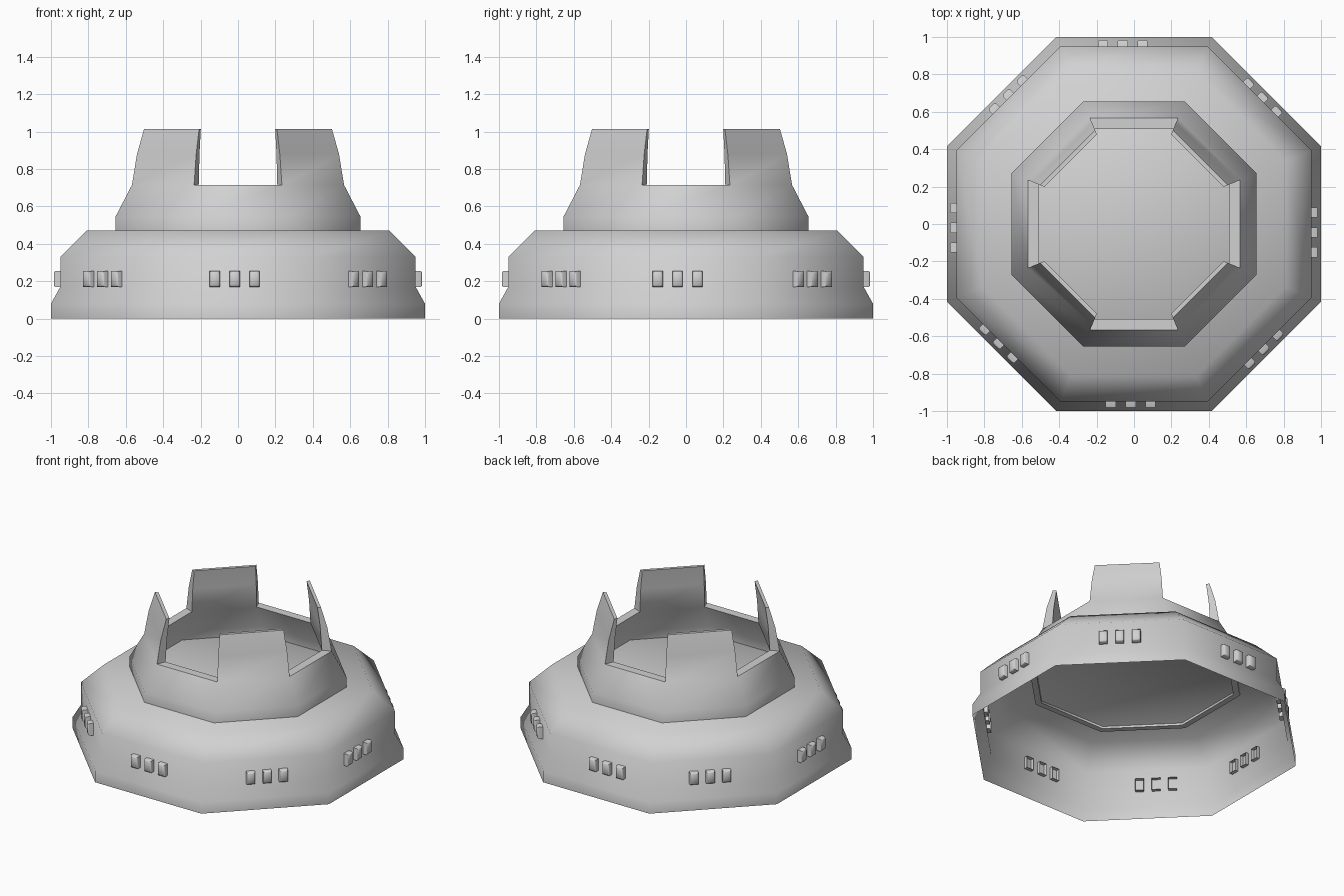
import bpy, bmesh, math
from mathutils import Matrix

if "Cube" in bpy.data.objects:
    bpy.data.objects.remove(bpy.data.objects["Cube"])

grey = bpy.data.materials.new("plain_grey")
grey.diffuse_color = (0.64, 0.64, 0.64, 1)
grey.use_nodes = True
grey.node_tree.nodes["Principled BSDF"].inputs["Base Color"].default_value = grey.diffuse_color


def finish(bm, name, angle):
    bmesh.ops.remove_doubles(bm, verts=bm.verts, dist=1e-5)
    bmesh.ops.recalc_face_normals(bm, faces=bm.faces)
    mesh = bpy.data.meshes.new(name)
    bm.to_mesh(mesh)
    bm.free()
    mesh.materials.append(grey)
    obj = bpy.data.objects.new(name, mesh)
    bpy.context.collection.objects.link(obj)
    bpy.ops.object.select_all(action='DESELECT')
    obj.select_set(True)
    bpy.context.view_layer.objects.active = obj
    bpy.ops.object.shade_smooth_by_angle(angle=math.radians(angle))
    return obj


def ring(bm, apothem, z):
    """Octagon with flat sides facing the axes; side k is centred at 45*k degrees."""
    r = apothem / math.cos(math.pi / 8)
    return [bm.verts.new((r * math.cos(a), r * math.sin(a), z))
            for a in (math.pi / 8 * (2 * k - 1) for k in range(8))]


def side(bm, lower, upper, k):
    n = (k + 1) % 8
    bm.faces.new((lower[k], lower[n], upper[n], upper[k]))


# Hollow base skirt with chamfered shoulder and flat deck, open underneath
bm = bmesh.new()
base = [ring(bm, r, z) for r, z in
        [(1.0, 0), (1.0, 0.08), (0.95, 0.17), (0.95, 0.33), (0.81, 0.47)]]
for lower, upper in zip(base, base[1:]):
    for k in range(8):
        side(bm, lower, upper, k)
bm.faces.new(base[-1])
finish(bm, "base_shell", 50)

# Crown: octagonal wall whose diagonal sides rise into four prongs
bm = bmesh.new()
outer = [ring(bm, r, z) for r, z in
         [(0.655, 0.455), (0.655, 0.545), (0.567, 0.715), (0.54, 0.88), (0.502, 1.015)]]
inner = [ring(bm, r, z) for r, z in
         [(0.615, 0.455), (0.61, 0.53), (0.507, 0.715), (0.497, 0.88), (0.48, 1.015)]]
for k in range(8):
    n = (k + 1) % 8
    top = 4 if k % 2 else 2
    for i in range(top):
        side(bm, outer[i], outer[i + 1], k)
        side(bm, inner[i + 1], inner[i], k)
    side(bm, inner[0], outer[0], k)          # underside
    side(bm, outer[top], inner[top], k)      # rim of notch or prong
    if top == 4:                             # prong end faces
        for v in (k, n):
            for i in (2, 3):
                bm.faces.new((outer[i][v], outer[i + 1][v],
                              inner[i + 1][v], inner[i][v]))
finish(bm, "crown", 50)

# Window blocks: three on each side, each row shifted a little along its wall
shifts = [-0.045, -0.007, 0.06, -0.013, 0.02, -0.06, -0.018, 0.018]
bm = bmesh.new()
for k, shift in enumerate(shifts):
    for step in (-1, 0, 1):
        place = (Matrix.Rotation(math.radians(45 * k), 4, 'Z')
                 @ Matrix.Translation((0.955, shift + step * 0.106, 0.212)))
        part = bmesh.new()
        bmesh.ops.create_cube(part, size=1,
                              matrix=Matrix.Diagonal((0.06, 0.055, 0.084, 1)))
        back = [f for f in part.faces if f.normal.x < -0.9]
        front = [e for e in part.edges if all(v.co.x > 0 for v in e.verts)]
        bmesh.ops.delete(part, geom=back, context='FACES_ONLY')
        bmesh.ops.bevel(part, geom=front, offset=0.008, segments=1, affect='EDGES')
        bmesh.ops.transform(part, matrix=place, verts=part.verts)
        temp = bpy.data.meshes.new("temp")
        part.to_mesh(temp)
        part.free()
        bm.from_mesh(temp)
        bpy.data.meshes.remove(temp)
windows = finish(bm, "window_blocks", 50)
